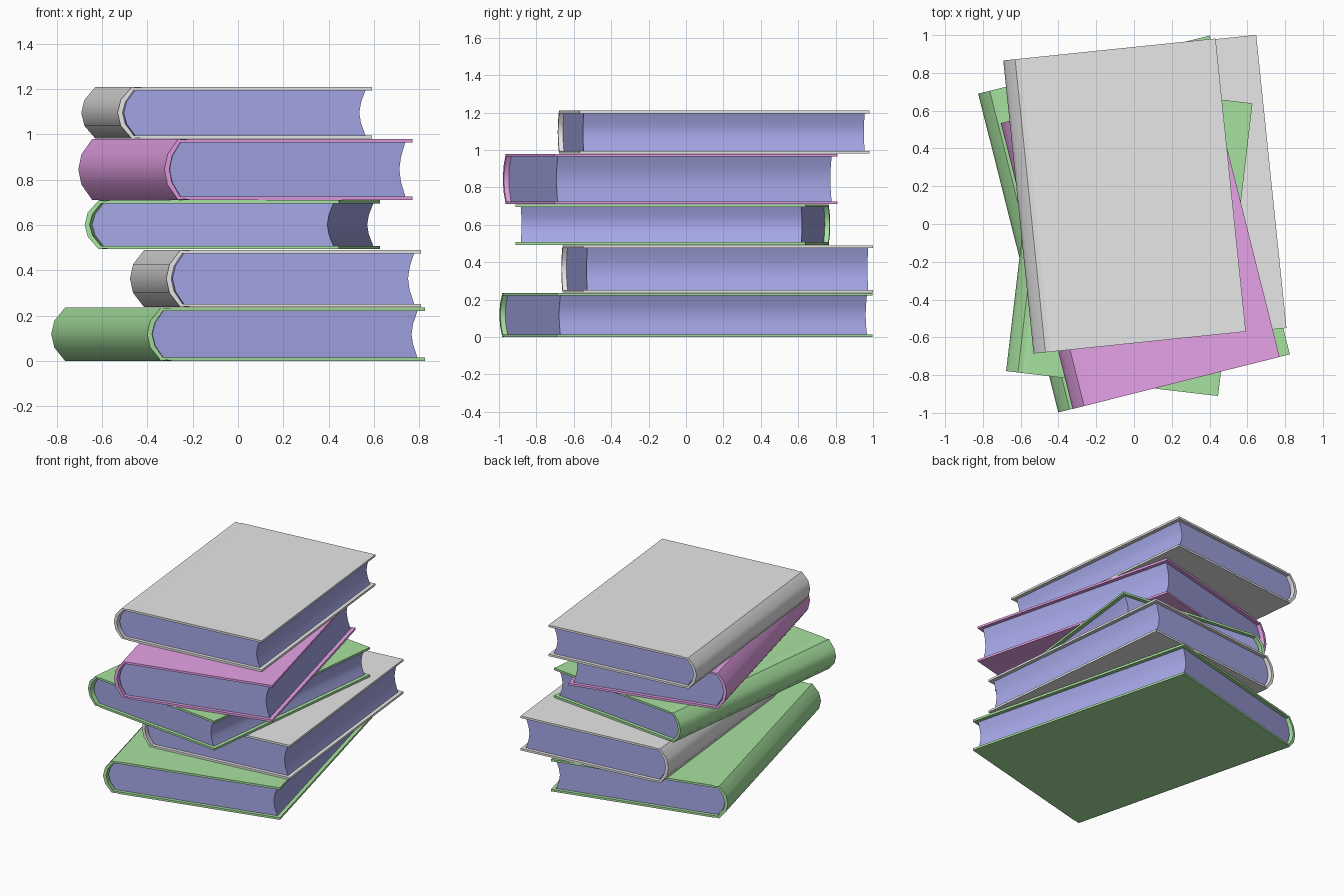
import bpy
import bmesh
from math import radians

cube = bpy.data.objects.get("Cube")
if cube:
    bpy.data.objects.remove(cube, do_unlink=True)


def material(name, rgb):
    mat = bpy.data.materials.new(name)
    mat.use_nodes = True
    color = (*rgb, 1)
    mat.diffuse_color = color
    mat.node_tree.nodes["Principled BSDF"].inputs["Base Color"].default_value = color
    return mat


GREY = material("grey_cover", (0.8, 0.8, 0.8))
GREEN = material("green_cover", (0.39, 0.76, 0.35))
PINK = material("pink_cover", (0.8, 0.36, 0.8))
PAPER = material("lavender_paper", (0.38, 0.39, 0.8))

BOARD = 0.015   # cover thickness


def mirror_up_down(half):
    """Close an upper half profile whose first and last points may lie on z = 0."""
    lower = [(x, -z) for x, z in reversed(half) if z > 0]
    return half + lower


def extrude_profile(name, profile, length, mat, loc, angle):
    """Extrude an x-z outline along y; only the curved sides are shaded smooth."""
    bm = bmesh.new()
    face = bm.faces.new([bm.verts.new((x, -length / 2, z)) for x, z in profile])
    grown = bmesh.ops.extrude_face_region(bm, geom=[face])["geom"]
    verts = [g for g in grown if isinstance(g, bmesh.types.BMVert)]
    bmesh.ops.translate(bm, verts=verts, vec=(0, length, 0))
    bmesh.ops.recalc_face_normals(bm, faces=bm.faces)
    for f in bm.faces:
        f.smooth = abs(f.normal.z) < 0.9 and abs(f.normal.y) < 0.5
    mesh = bpy.data.meshes.new(name)
    bm.to_mesh(mesh)
    bm.free()
    mesh.materials.append(mat)
    obj = bpy.data.objects.new(name, mesh)
    obj.location = loc
    obj.rotation_euler.z = radians(angle)
    bpy.context.collection.objects.link(obj)


def book(name, mat, x, y, bottom, top, angle, width=1.13, length=1.56):
    h = (top - bottom) / 2
    inner = h - BOARD
    left, right = -width / 2, width / 2
    loc = (x, y, (top + bottom) / 2)

    # Cover: rounded spine, shallow hinge groove, two boards open at the fore edge
    outside = [(left, 0), (left + 0.014, h * 0.5), (left + 0.063, h),
               (left + 0.09, h - 0.004), (left + 0.115, h), (right, h)]
    inside = [(right, inner), (left + 0.072, inner),
              (left + 0.035, inner * 0.5), (left + 0.022, 0)]
    upper = outside + inside
    lower = [(px, -pz) for px, pz in reversed(upper[1:-1])]
    extrude_profile(name + "_cover", upper + lower, length, mat, loc, angle)

    # Page block: rounded at the spine, hollow at the fore edge
    pages = [(left + 0.03, 0), (left + 0.043, inner * 0.5), (left + 0.08, inner),
             (right - 0.027, inner), (right - 0.047, inner * 0.45), (right - 0.054, 0)]
    extrude_profile(name + "_pages", mirror_up_down(pages), length - 0.05, PAPER, loc, angle)


# Stack from the bottom up
book("bottom_book", GREEN, 0, 0, 0, 0.236, 14.1, 1.264, 1.74)
book("second_book", GREY, 0.165, 0.167, 0.237, 0.49, 5.9)
book("middle_book", GREEN, -0.025, -0.07, 0.493, 0.71, -6.7)
book("fourth_book", PINK, 0.033, -0.085, 0.711, 0.98, 14.1)
book("top_book", GREY, -0.05, 0.148, 0.981, 1.21, 5.9)
